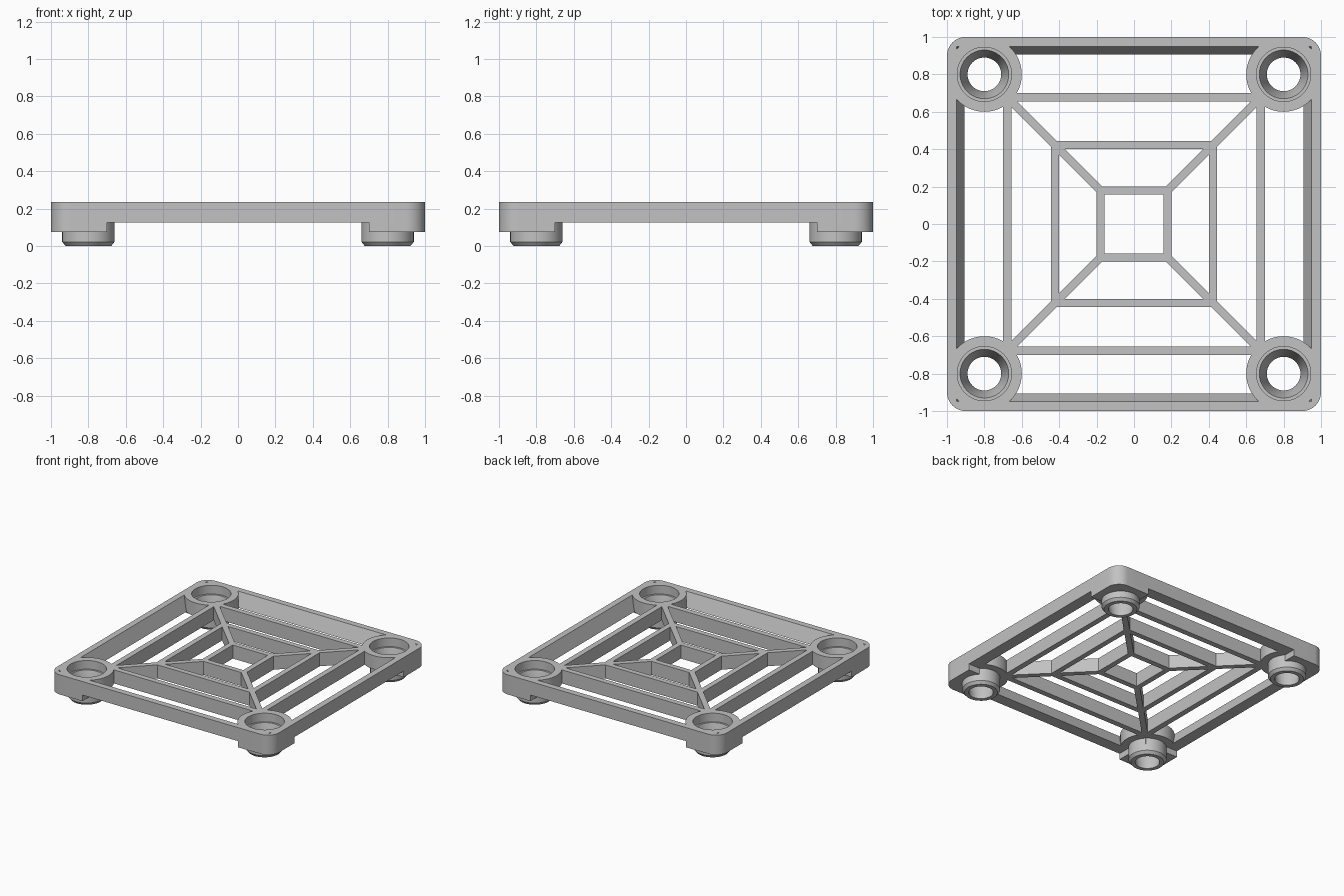
import bpy, bmesh, math
from mathutils import Matrix, Vector

cube = bpy.data.objects.get("Cube")
if cube:
    bpy.data.objects.remove(cube, do_unlink=True)

TOP, UNDER, BLOCK = 0.235, 0.125, 0.075
CENTRE = 0.8
CORNERS = [(sx, sy) for sx in (-1, 1) for sy in (-1, 1)]

grey = bpy.data.materials.new("plain_grey")
grey.use_nodes = True
grey.diffuse_color = (0.54, 0.54, 0.54, 1)
grey.node_tree.nodes["Principled BSDF"].inputs["Base Color"].default_value = grey.diffuse_color


def loft(name, loops, closed=False):
    """Skin equal-sized loops of points; cap the ends, or close into a ring."""
    bm = bmesh.new()
    rows = [[bm.verts.new(p) for p in loop] for loop in loops]
    n = len(rows[0])
    for a, b in zip(rows, rows[1:] + rows[:1] if closed else rows[1:]):
        for i in range(n):
            j = (i + 1) % n
            bm.faces.new((a[i], a[j], b[j], b[i]))
    if not closed:
        bm.faces.new(rows[0])
        bm.faces.new(rows[-1])
    bmesh.ops.recalc_face_normals(bm, faces=bm.faces)
    mesh = bpy.data.meshes.new(name)
    bm.to_mesh(mesh)
    bm.free()
    ob = bpy.data.objects.new(name, mesh)
    bpy.context.collection.objects.link(ob)
    mesh.materials.append(grey)
    return ob


def rect(x0, x1, y0, y1, z):
    return [(x0, y0, z), (x1, y0, z), (x1, y1, z), (x0, y1, z)]


def square(h, z):
    return rect(-h, h, -h, h, z)


def turned(name, profile, x, y, sides=64):
    """Stack of circles from (radius, height) pairs."""
    turn = [2 * math.pi * i / sides for i in range(sides)]
    return loft(name, [[(x + r * math.cos(a), y + r * math.sin(a), z) for a in turn]
                       for r, z in profile])


def rounded_square(z, h=1.0, r=0.1, steps=10):
    pts = []
    for q, (sx, sy) in enumerate([(1, 1), (-1, 1), (-1, -1), (1, -1)]):
        for i in range(steps + 1):
            a = math.pi / 2 * (q + i / steps)
            pts.append((sx * (h - r) + r * math.cos(a), sy * (h - r) + r * math.sin(a), z))
    return pts


def combine(target, tool, operation):
    mod = target.modifiers.new(operation.lower(), "BOOLEAN")
    mod.operation = operation
    mod.solver = "EXACT"
    mod.object = tool
    bpy.context.view_layer.update()
    graph = bpy.context.evaluated_depsgraph_get()
    mesh = bpy.data.meshes.new_from_object(target.evaluated_get(graph))
    target.modifiers.clear()
    target.data = mesh
    bpy.data.objects.remove(tool, do_unlink=True)


# Outer slab with rounded corners and tall corner blocks
frame = loft("grid_frame", [rounded_square(BLOCK), rounded_square(TOP)])

# Clear the underside between the corner blocks
for size in ((0.7, 1.2), (1.2, 0.7)):
    x, y = size
    combine(frame, loft("under_cutter", [rect(-x, x, -y, y, 0), rect(-x, x, -y, y, UNDER)]),
            "DIFFERENCE")

# Opening whose walls slope inwards towards the underside
slope = 0.045 / (TOP - UNDER)
opening = loft("opening_cutter", [square(0.95 - slope * (TOP - z), z) for z in (UNDER - 0.002, TOP)]
               + [square(0.95, TOP + 0.1)])
# Keep the corner blocks out of the opening at low level
combine(frame, opening, "DIFFERENCE")
for sx, sy in CORNERS:
    xs, ys = sorted((sx * 0.7, sx * 0.93)), sorted((sy * 0.7, sy * 0.93))
    combine(frame, loft("corner_block", [rect(*xs, *ys, BLOCK), rect(*xs, *ys, UNDER + 0.03)]), "UNION")

# Nested square bars of the lattice
for outer, inner in ((0.70, 0.655), (0.445, 0.402), (0.20, 0.157)):
    ring = loft("square_bar", [square(outer, UNDER), square(outer, TOP),
                               square(inner, TOP), square(inner, UNDER)], closed=True)
    combine(frame, ring, "UNION")

# Diagonal spokes, from the innermost square to the corner collars
for sx, sy in CORNERS:
    turn = Matrix.Rotation(math.atan2(sy, sx), 3, "Z")
    near, far = 0.18 * math.sqrt(2), 0.68 * math.sqrt(2)
    spoke = loft("spoke", [[turn @ Vector(p) for p in rect(near, far, -0.022, 0.022, z)]
                           for z in (UNDER, TOP)])
    combine(frame, spoke, "UNION")

# Round corner collars and chamfered feet, then the stepped tapered bores
for sx, sy in CORNERS:
    x, y = sx * CENTRE, sy * CENTRE
    combine(frame, turned("collar", [(0.2, UNDER), (0.2, TOP)], x, y), "UNION")
    combine(frame, turned("foot", [(0.122, 0), (0.14, 0.022), (0.14, 0.15)], x, y), "UNION")
for sx, sy in CORNERS:
    bore = turned("bore_cutter", [(0.09, -0.05), (0.09, 0.03), (0.13, 0.165),
                                  (0.145, 0.165), (0.145, TOP + 0.1)], sx * CENTRE, sy * CENTRE)
    combine(frame, bore, "DIFFERENCE")

# Smooth round walls, crisp edges
bpy.ops.object.select_all(action="DESELECT")
frame.select_set(True)
bpy.context.view_layer.objects.active = frame
bpy.ops.object.shade_smooth_by_angle(angle=math.radians(25))
